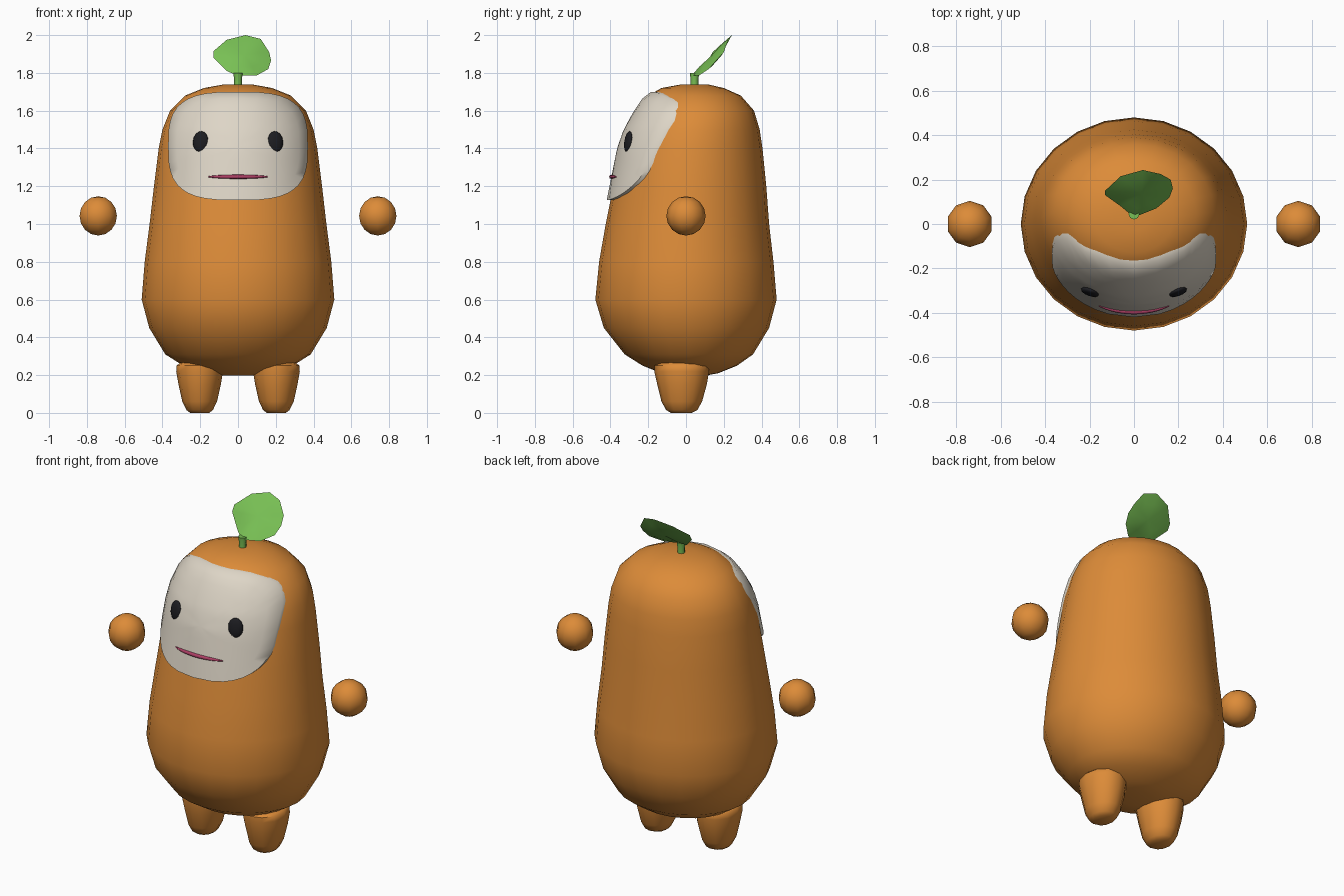
import bpy, bmesh, math
from mathutils import Vector, Matrix

if "Cube" in bpy.data.objects:
    bpy.data.objects.remove(bpy.data.objects["Cube"])


def material(name, rgb):
    m = bpy.data.materials.new(name)
    m.diffuse_color = (*rgb, 1)
    m.use_nodes = True
    m.node_tree.nodes["Principled BSDF"].inputs["Base Color"].default_value = m.diffuse_color
    return m


ORANGE = material("orange", (0.72, 0.26, 0.04))
CREAM = material("cream", (0.73, 0.67, 0.57))
GREEN = material("leaf green", (0.19, 0.53, 0.09))
BLACK = material("black", (0.012, 0.012, 0.015))
PINK = material("dark pink", (0.42, 0.05, 0.13))


def finish(name, bm, mat, sharp=50):
    bmesh.ops.recalc_face_normals(bm, faces=bm.faces)
    me = bpy.data.meshes.new(name)
    bm.to_mesh(me)
    bm.free()
    for p in me.polygons:
        p.use_smooth = True
    me.set_sharp_from_angle(angle=math.radians(sharp))
    me.materials.append(mat)
    ob = bpy.data.objects.new(name, me)
    bpy.context.collection.objects.link(ob)
    return ob


def bridge(bm, a, b):
    n = len(a)
    for i in range(n):
        bm.faces.new((a[i], a[(i + 1) % n], b[(i + 1) % n], b[i]))


def loft(name, rings, seg, mat, cx=0):
    """Skin stacked oval rings given as (z, half width, front y, back y)."""
    bm = bmesh.new()
    loops = []
    for z, rx, yf, yb in rings:
        c, ry = (yf + yb) / 2, (yb - yf) / 2
        loops.append([bm.verts.new((cx + rx * math.cos(2 * math.pi * i / seg),
                                    c + ry * math.sin(2 * math.pi * i / seg), z))
                      for i in range(seg)])
    for a, b in zip(loops, loops[1:]):
        bridge(bm, a, b)
    bm.faces.new(loops[0])
    bm.faces.new(loops[-1])
    return finish(name, bm, mat)


def ball(name, loc, size, mat, turn=0, tilt=0, u=10, v=8):
    bm = bmesh.new()
    bmesh.ops.create_uvsphere(bm, u_segments=u, v_segments=v, radius=1)
    m = (Matrix.Translation(loc) @ Matrix.Rotation(turn, 4, 'Z')
         @ Matrix.Rotation(tilt, 4, 'X') @ Matrix.Diagonal((*size, 1)))
    bmesh.ops.transform(bm, matrix=m, verts=bm.verts)
    return finish(name, bm, mat, 80)


# Body: rounded pear whose front leans back towards the top
BODY = [(0.197, 0.08, -0.06, 0.10), (0.21, 0.17, -0.13, 0.17),
        (0.25, 0.29, -0.23, 0.27), (0.31, 0.385, -0.325, 0.355),
        (0.45, 0.47, -0.435, 0.44), (0.60, 0.51, -0.48, 0.48),
        (0.80, 0.494, -0.46, 0.463), (1.0, 0.468, -0.425, 0.44),
        (1.2, 0.445, -0.385, 0.425), (1.4, 0.42, -0.345, 0.405),
        (1.5, 0.40, -0.31, 0.39), (1.6, 0.36, -0.255, 0.36),
        (1.68, 0.28, -0.20, 0.29), (1.72, 0.18, -0.13, 0.20),
        (1.738, 0.08, -0.03, 0.12)]
loft("body", BODY, 24, ORANGE)


def body_front(x, z):
    """Front y of the body at a given x and z."""
    for a, b in zip(BODY, BODY[1:]):
        if a[0] <= z <= b[0]:
            t = (z - a[0]) / (b[0] - a[0])
            _, rx, yf, yb = (p + (q - p) * t for p, q in zip(a, b))
            k = math.sqrt(max(0.04, 1 - (x / rx) ** 2))
            return (yf + yb) / 2 - (yb - yf) / 2 * k


# Face plate: rounded rectangle laid over the body front, with a turned-in rim
bm = bmesh.new()
N, STEPS = 40, 8
loops = []
for s in range(1, STEPS + 2):
    r = min(s, STEPS) / STEPS
    lift = 0.02 if s <= STEPS else -0.01
    loop = []
    for i in range(N):
        c, d = math.cos(2 * math.pi * i / N), math.sin(2 * math.pi * i / N)
        x = 0.37 * r * math.copysign(abs(c) ** 0.64, c)
        z = 1.413 + 0.287 * r * math.copysign(abs(d) ** 0.64, d)
        loop.append(bm.verts.new((x, body_front(x, z) - lift, z)))
    loops.append(loop)
for a, b in zip(loops, loops[1:]):
    bridge(bm, a, b)
hub = bm.verts.new((0, body_front(0, 1.413) - 0.02, 1.413))
for i in range(N):
    bm.faces.new((hub, loops[0][i], loops[0][(i + 1) % N]))
finish("face_plate", bm, CREAM)

# Mouth: thin tapered tube following the face
bm = bmesh.new()
loops = []
for i in range(13):
    x = -0.157 + 0.314 * i / 12
    r = 0.011 * max(0.25, math.sqrt(1 - (abs(x) / 0.158) ** 2))
    y = body_front(x, 1.25) - 0.021
    loops.append([bm.verts.new((x, y + r * math.cos(k * math.pi / 4),
                                1.25 + r * math.sin(k * math.pi / 4)))
                  for k in range(8)])
for a, b in zip(loops, loops[1:]):
    bridge(bm, a, b)
bm.faces.new(loops[0])
bm.faces.new(loops[-1])
finish("mouth", bm, PINK)

# Paired parts: eyes, floating hands, stubby legs
LEG = [(0.0, 0.05, -0.08, 0.03), (0.015, 0.07, -0.105, 0.06),
       (0.06, 0.092, -0.13, 0.085), (0.15, 0.112, -0.152, 0.11),
       (0.22, 0.124, -0.168, 0.122), (0.25, 0.122, -0.168, 0.122),
       (0.268, 0.10, -0.14, 0.10)]
for side, sx in (("left", -1), ("right", 1)):
    ball(side + "_eye", (0.198 * sx, -0.306, 1.435), (0.043, 0.017, 0.057),
         BLACK, turn=0.33 * sx, tilt=-0.15, u=12)
    ball(side + "_hand", (0.74 * sx, 0, 1.043), (0.104, 0.104, 0.104), ORANGE)
    loft(side + "_leg", LEG, 12, ORANGE, cx=0.203 * sx)

# Stem
loft("stem", [(1.71, 0.022, 0.023, 0.067), (1.76, 0.02, 0.025, 0.065),
              (1.80, 0.025, 0.02, 0.07)], 8, GREEN)

# Leaf: lens shape leaning backwards
EDGE = [(0, .03, 1.785), (-.06, .08, 1.81), (-.13, .13, 1.88),
        (-.13, .15, 1.915), (-.06, .215, 1.975), (.04, .243, 2.0),
        (.12, .225, 1.98), (.165, .2, 1.91), (.175, .16, 1.865),
        (.16, .12, 1.82), (.1, .07, 1.787)]
bm = bmesh.new()
edge = [Vector(p) for p in EDGE]
mid = sum(edge, Vector()) / len(edge)
normal = Vector((0.05, -0.7, 0.7)).normalized()
rim = [bm.verts.new(p) for p in edge]
for bulge in (0.014, -0.016):
    inner = [bm.verts.new(mid.lerp(p, 0.6) + normal * bulge * 0.75) for p in edge]
    bridge(bm, rim, inner)
    tip = bm.verts.new(mid + normal * bulge)
    for i in range(len(inner)):
        bm.faces.new((tip, inner[i], inner[(i + 1) % len(inner)]))
finish("leaf", bm, GREEN)
